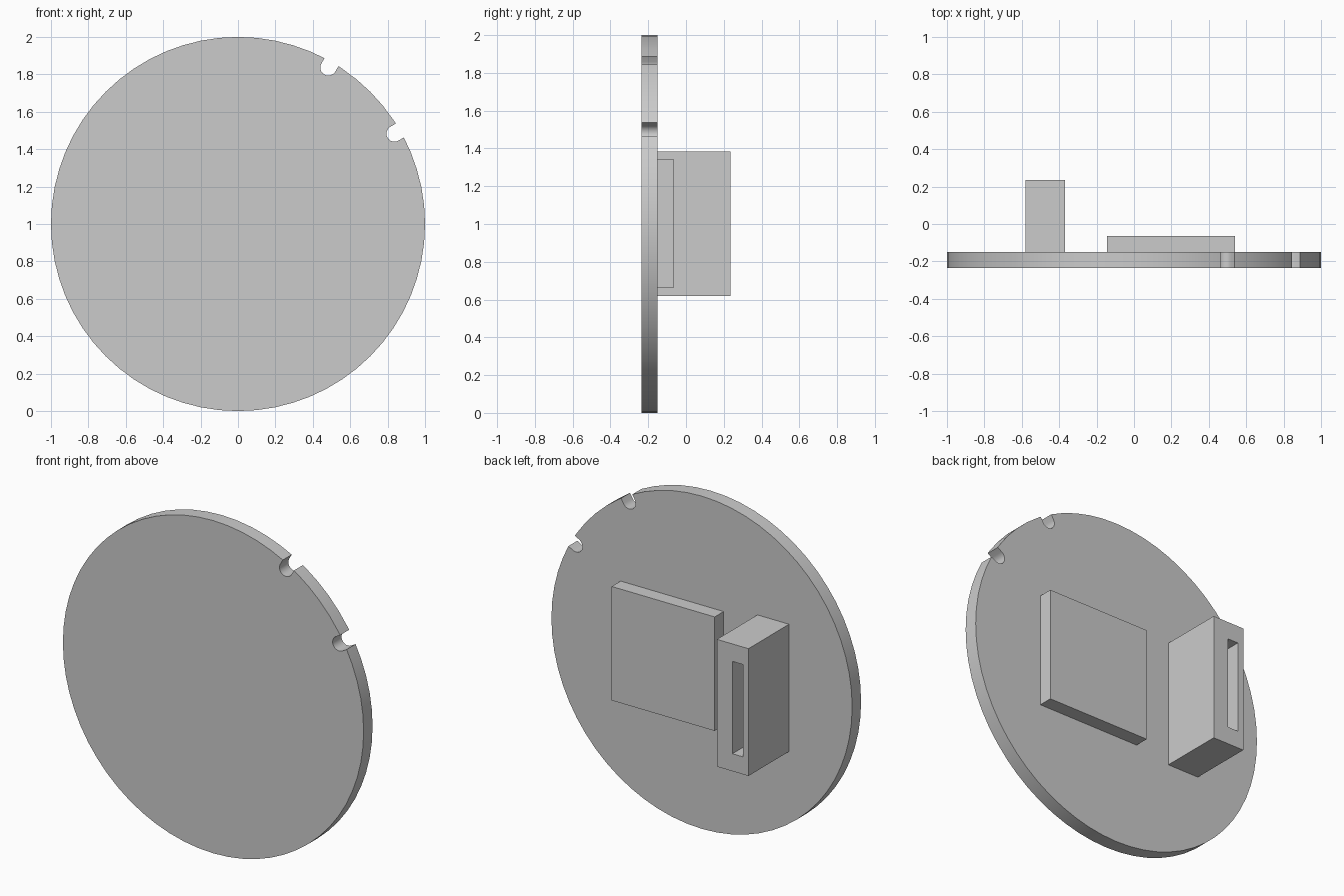
import bpy, bmesh
from math import sin, cos, radians, asin, pi

if "Cube" in bpy.data.objects:
    bpy.data.objects.remove(bpy.data.objects["Cube"])

FRONT, BACK = -0.235, -0.15      # disc faces along y


def make_object(name, bm):
    bmesh.ops.recalc_face_normals(bm, faces=bm.faces)
    mesh = bpy.data.meshes.new(name)
    bm.to_mesh(mesh)
    bm.free()
    obj = bpy.data.objects.new(name, mesh)
    bpy.context.collection.objects.link(obj)
    return obj


def loft(name, loops):
    """Join matching loops of points in order and cap both ends."""
    bm = bmesh.new()
    rings = [[bm.verts.new(p) for p in loop] for loop in loops]
    for a, b in zip(rings, rings[1:]):
        for i in range(len(a)):
            j = (i + 1) % len(a)
            bm.faces.new((a[i], a[j], b[j], b[i]))
    bm.faces.new(rings[0])
    bm.faces.new(rings[-1])
    return make_object(name, bm)


def rect(x0, x1, z0, z1, y):
    return [(x0, y, z0), (x1, y, z0), (x1, y, z1), (x0, y, z1)]


# Disc outline with two round-bottomed rim notches
SEGMENTS, NOTCH_R, NOTCH_DIST = 64, 0.043, 0.966
NOTCH_ANGLES = [radians(30), radians(60)]
half = asin(NOTCH_R)


def notch(a):
    pts = [(cos(a - half), sin(a - half))]
    for k in range(13):
        t = a - pi / 2 - pi * k / 12
        pts.append((NOTCH_DIST * cos(a) + NOTCH_R * cos(t),
                    NOTCH_DIST * sin(a) + NOTCH_R * sin(t)))
    pts.append((cos(a + half), sin(a + half)))
    return pts


spans = []
for i in range(SEGMENTS):
    t = 2 * pi * i / SEGMENTS
    if all(abs(t - a) > half + 0.005 for a in NOTCH_ANGLES):
        spans.append((t, [(cos(t), sin(t))]))
spans += [(a, notch(a)) for a in NOTCH_ANGLES]
outline = [p for _, pts in sorted(spans) for p in pts]
disc = loft("disc", [[(x, y, z + 1) for x, z in outline] for y in (FRONT, BACK)])
bpy.context.view_layer.objects.active = disc
disc.select_set(True)
bpy.ops.object.shade_smooth_by_angle(angle=radians(25))

# Flat square pad on the back
loft("pad", [rect(-0.145, 0.54, 0.66, 1.345, y) for y in (BACK, -0.065)])

# Upright block with a slot sunk into its rear face
loft("slotted_block", [
    rect(-0.58, -0.37, 0.62, 1.385, BACK),
    rect(-0.58, -0.37, 0.62, 1.385, 0.235),
    rect(-0.542, -0.473, 0.725, 1.28, 0.235),
    rect(-0.542, -0.473, 0.725, 1.28, -0.06),
])
